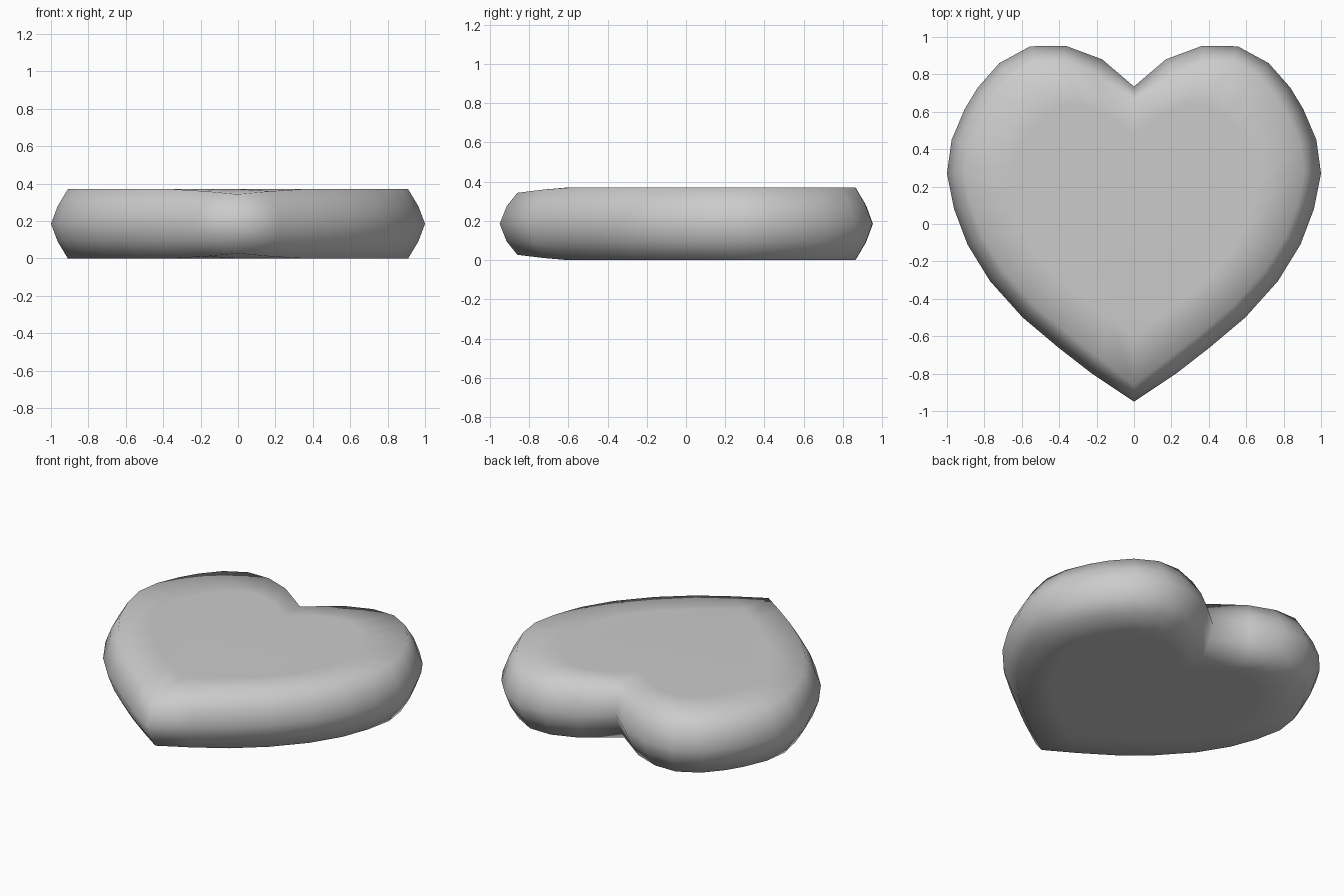
import bpy, bmesh
from mathutils import Vector

if "Cube" in bpy.data.objects:
    bpy.data.objects.remove(bpy.data.objects["Cube"])

# Right half of the heart outline, from the notch clockwise to the tip
half = [(0, .735), (.17, .88), (.365, .953), (.555, .95), (.72, .86), (.835, .73),
        (.905, .615), (.975, .45), (1, .27), (.962, .08), (.89, -.11), (.77, -.305),
        (.595, -.50), (.405, -.66), (.225, -.80), (0, -.95)]
outline = [Vector(p) for p in half + [(-x, y) for x, y in half[-2:0:-1]]]
n = len(outline)
TIP = len(half) - 1
MID = .185

# Outward normals of the outline (clockwise order)
normals = []
for i in range(n):
    a = (outline[i] - outline[i - 1]).normalized()
    b = (outline[(i + 1) % n] - outline[i]).normalized()
    t = (a + b).normalized()
    normals.append(Vector((-t.y, t.x)))

# Rounded edge profile: inset, height from the mid plane, sag at the tip
profile = [(.09, -.185, .027), (.036, -.095, .005), (0, 0, 0),
           (.036, .095, .005), (.09, .185, .027)]

bm = bmesh.new()


def ring(inset, height, sag, scale=1):
    verts = []
    for i in range(n):
        p = outline[i] - normals[i] * inset
        x, y = p.x * scale, (p.y - .05) * scale + .05
        # The rim dips slightly towards the pointed tip
        fall = sag * max(0, 1 - abs(i - TIP) * .6)
        z = MID + height - (fall if height > 0 else -fall)
        verts.append(bm.verts.new((x, y, z)))
    return verts


# Flat inner ring, rounded side, flat inner ring
rings = [ring(.09, -.185, 0, .72)]
rings += [ring(*p) for p in profile]
rings.append(ring(.09, .185, 0, .72))
for lo, hi in zip(rings, rings[1:]):
    for i in range(n):
        j = (i + 1) % n
        bm.faces.new((lo[i], lo[j], hi[j], hi[i]))
bm.faces.new(rings[0])
bm.faces.new(rings[-1])
bmesh.ops.recalc_face_normals(bm, faces=bm.faces)
for f in bm.faces:
    f.smooth = True

mesh = bpy.data.meshes.new("heart")
bm.to_mesh(mesh)
bm.free()
heart = bpy.data.objects.new("heart", mesh)
bpy.context.collection.objects.link(heart)
